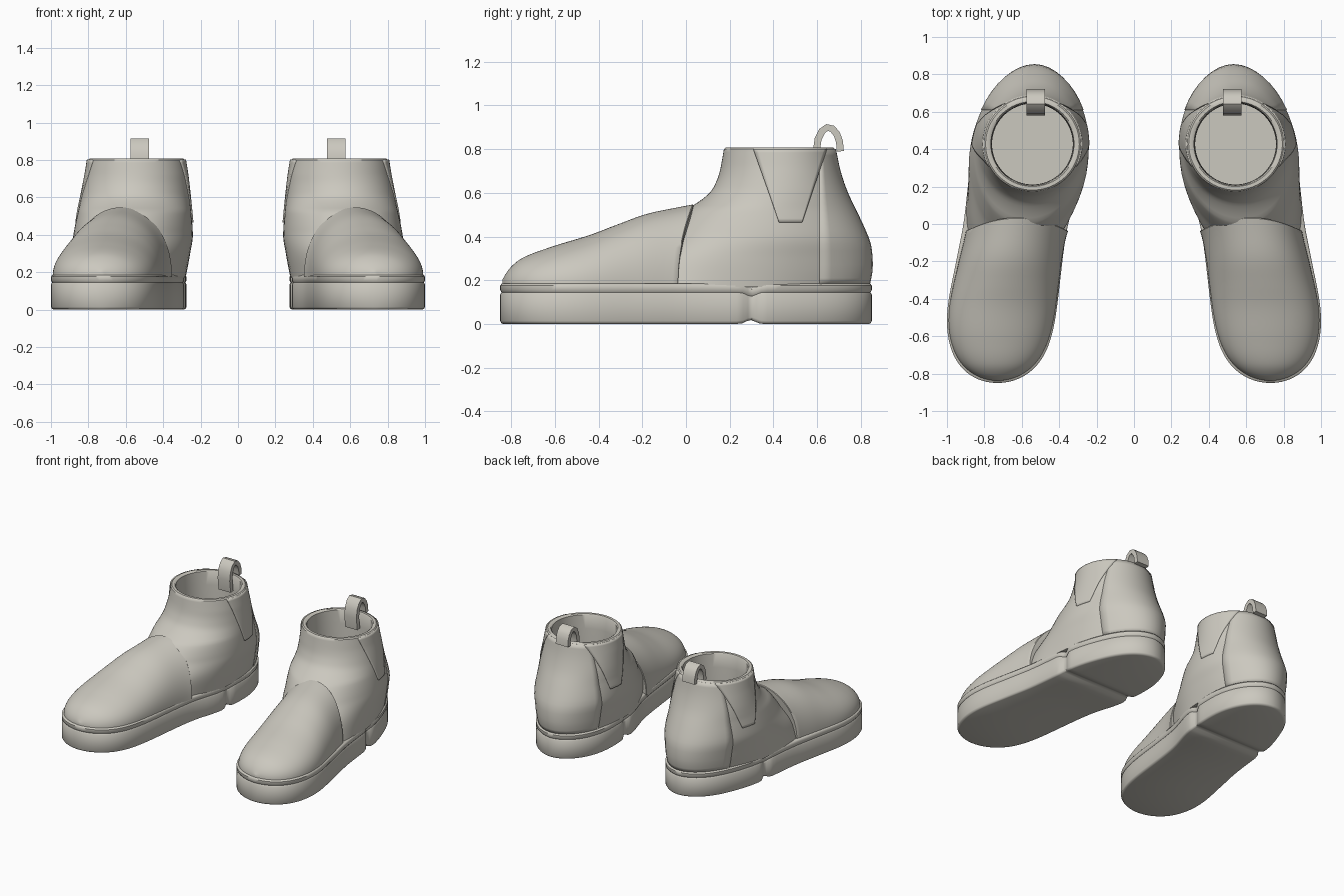
import bpy, bmesh, math
from math import sin, cos, pi

if "Cube" in bpy.data.objects:
    bpy.data.objects.remove(bpy.data.objects["Cube"], do_unlink=True)

grey = bpy.data.materials.new("warm grey")
grey.use_nodes = True
grey.diffuse_color = (0.60, 0.58, 0.52, 1)
grey.node_tree.nodes["Principled BSDF"].inputs["Base Color"].default_value = (0.60, 0.58, 0.52, 1)


def curve(points, t):
    """Smooth interpolation through (t, value) points."""
    t = min(max(t, points[0][0]), points[-1][0])
    n = len(points)

    def slope(i):
        a, b = points[max(i - 1, 0)], points[min(i + 1, n - 1)]
        return (b[1] - a[1]) / (b[0] - a[0])
    for i in range(n - 1):
        (t0, v0), (t1, v1) = points[i], points[i + 1]
        if t <= t1:
            d = t1 - t0
            s = (t - t0) / d
            return ((1 + 2 * s) * (1 - s) ** 2 * v0 + s * (1 - s) ** 2 * d * slope(i)
                    + s * s * (3 - 2 * s) * v1 + s * s * (s - 1) * d * slope(i + 1))


# Foot plan: centreline and half width along the length
CENTRE = [(-.85, .73), (-.5, .71), (-.2, .667), (0, .632), (.2, .592), (.4, .57), (.6, .545), (.85, .53)]
WIDTH = [(-.85, .298), (-.5, .298), (-.2, .284), (0, .28), (.2, .297), (.45, .302), (.85, .29)]
# Side profile: top of the vamp, then front and back of the ankle by height
VAMP = [(-.85, .185), (-.81, .25), (-.75, .3), (-.62, .35), (-.44, .405), (-.32, .45), (-.18, .5), (-.02, .533), (.06, .548)]
FRONT = [(.17, -.3), (.3, -.22), (.4, -.1), (.45, -.06), (.5, -.02), (.53, .01), (.55, .045), (.6, .108), (.65, .138), (.7, .155), (.81, .175)]
BACK = [(.17, .835), (.25, .85), (.35, .845), (.4, .83), (.5, .785), (.6, .737), (.7, .703), (.81, .68)]
GIRTH = [(.17, .298), (.3, .312), (.4, .318), (.6, .29), (.81, .257)]


def half_width(y):
    power = 5.5 if y < 0 else 3.8
    return curve(WIDTH, y) * math.sqrt(max(0, 1 - abs(y / .85) ** power))


def ankle(a, z, inset=0):
    """Point on the ankle surface at angle a (0 = back) and height z."""
    f, b = curve(FRONT, z), curve(BACK, z)
    y = (f + b) / 2 + ((b - f) / 2 - inset) * cos(a)
    k = min(1, (z - .17) / .55)
    cx = curve(CENTRE, y) * (1 - k) + .543 * k
    return (cx + (curve(GIRTH, z) - inset) * sin(a), y, z)


def angle_at(y, z):
    f, b = curve(FRONT, z), curve(BACK, z)
    return math.acos(max(-1, min(1, (2 * y - f - b) / (b - f))))


def loft(name, rows, closed=True, caps=True, thick=0, sharp=40):
    """Skin rows of points, mirrored to make the pair."""
    bm = bmesh.new()
    grid = [[bm.verts.new(p) for p in row] for row in rows]
    for r0, r1 in zip(grid, grid[1:]):
        n = len(r0)
        for i in range(n if closed else n - 1):
            j = (i + 1) % n
            bm.faces.new((r0[i], r0[j], r1[j], r1[i]))
    if caps:
        bm.faces.new(grid[0])
        bm.faces.new(grid[-1])
    bmesh.ops.recalc_face_normals(bm, faces=bm.faces)
    mesh = bpy.data.meshes.new(name)
    bm.to_mesh(mesh)
    bm.free()
    mesh.materials.append(grey)
    ob = bpy.data.objects.new(name, mesh)
    bpy.context.collection.objects.link(ob)
    bpy.context.view_layer.objects.active = ob
    ob.select_set(True)
    bpy.ops.object.shade_smooth_by_angle(angle=math.radians(sharp))
    ob.select_set(False)
    if thick:
        mod = ob.modifiers.new("thickness", 'SOLIDIFY')
        mod.thickness, mod.offset = thick, 0
    ob.modifiers.new("pair", 'MIRROR')
    return ob


# Sole: outline rings with a welt groove and a notch ahead of the heel
N = 64
rows = []
for z, inset in [(0, .014), (.004, .005), (.014, 0), (.135, 0), (.145, .006), (.155, 0), (.176, 0), (.185, .007)]:
    row = []
    for i in range(2 * N):
        a = pi * (i + .5) / N
        # a mild stretch of the angle gives extra points at the notch
        y0 = -.85 * cos(a)
        y0 += .05 * sin(2 * pi * (y0 - .3) / .6) * -1 if 0 < y0 < .6 else 0
        notch = math.exp(-((y0 - .3) / .03) ** 2)
        side = 1 if i < N else -1
        w = max(.004, half_width(y0) - inset - .02 * notch)
        zz = z + notch * (.018 if z < .1 else -.018)
        row.append((curve(CENTRE, y0) + side * w, y0 * (1 - inset / .85), zz))
    rows.append(row)
sole = loft("sole", rows, caps=False)
# close the sole with strips across its width
for k in (0, len(rows) - 1):
    bm = bmesh.new()
    bm.from_mesh(sole.data)
    bm.verts.ensure_lookup_table()
    v = bm.verts[k * 2 * N:(k + 1) * 2 * N]
    for i in range(N - 1):
        bm.faces.new((v[i], v[i + 1], v[2 * N - 2 - i], v[2 * N - 1 - i]))
    bmesh.ops.recalc_face_normals(bm, faces=bm.faces)
    bm.to_mesh(sole.data)
    bm.free()
for p in sole.data.polygons:
    p.use_smooth = True

# Vamp: domed sections from the toe back to the instep
rows = []
M = 40
for i in range(M + 1):
    u = i / M
    y = -.84 + .87 * (1 - cos(u * pi / 2)) ** .8
    rows.append((y, u, 0))
rows.append((.034, 1, .004))
rows.append((.034, 1, .03))
sections = []
for y, u, shrink in rows:
    w = max(.01, half_width(max(-.849, y - .011)) - .008 - shrink)
    h = curve(VAMP, y) - .175 - shrink + .004 * u
    sections.append([(curve(CENTRE, y) + w * cos(a), y - .07 * u ** 4 * cos(a) ** 2, .175 + h * sin(a) ** .94)
                     for a in (pi * j / 40 for j in range(41))])
loft("vamp", sections)

# Ankle: outer wall, rounded collar, inner wall and insole
A = 64
turn = [2 * pi * i / A for i in range(A)]
rows = [[ankle(a, .17 + .63 * i / 44) for a in turn] for i in range(45)]
rows += [[ankle(a, .807, s) for a in turn] for s in (.007, .026)]
for z, r in [(.8, .222), (.7, .218), (.5, .216), (.25, .216)]:
    rows.append([(.543 + r * sin(a), .4275 + r * cos(a), z) for a in turn])
loft("ankle", rows)


def patch(name, top, bottom, edges, thick):
    """Thin panel on the ankle; edges gives start and end angle at a height."""
    rows = []
    for i in range(21):
        z = bottom + (top - bottom) * i / 20
        a0, a1 = edges(z)
        rows.append([ankle(a0 + (a1 - a0) * j / 16, z) for j in range(17)])
    loft(name, rows, closed=False, caps=False, thick=thick)


# Tapered elastic panels on both sides of each ankle
def gore_edges(z):
    t = (z - .465) / .335
    return angle_at(.53 + .11 * t, z), angle_at(.425 - .115 * t, z)


patch("outer_gore", .8, .465, gore_edges, .014)
patch("inner_gore", .8, .465, lambda z: [-a for a in gore_edges(z)], .014)


# Heel counter wrapped round the back
def counter_edges(z):
    a = angle_at(.61, z)
    return -a, a


patch("heel_counter", .8, .18, counter_edges, .008)

# Pull loop: flat strap arched over the back of the collar
path = [(.607, .7), (.596, .79), (.604, .845), (.622, .882), (.645, .899), (.67, .893), (.69, .868), (.702, .835), (.706, .79)]
rows = []
for i, (y, z) in enumerate(path):
    p, q = path[max(i - 1, 0)], path[min(i + 1, len(path) - 1)]
    d = math.hypot(q[0] - p[0], q[1] - p[1])
    ny, nz = -(q[1] - p[1]) / d * .016, (q[0] - p[0]) / d * .016
    rows.append([(.525 + s * .05, y + k * ny, z + k * nz) for s, k in ((-1, -1), (1, -1), (1, 1), (-1, 1))])
loft("pull_loop", rows)
